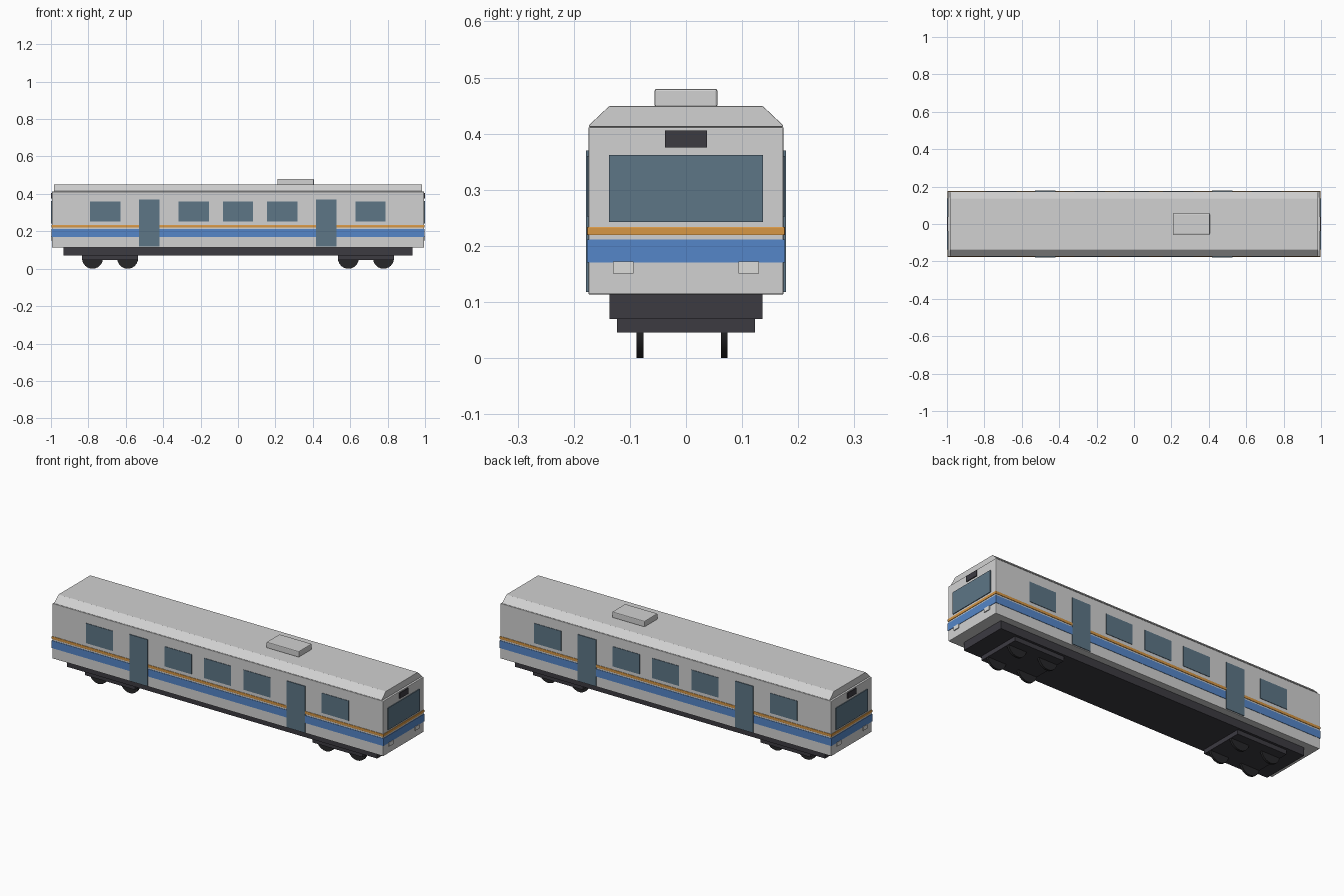
import bpy
import bmesh
from math import pi
from mathutils import Matrix

cube = bpy.data.objects.get("Cube")
if cube:
    bpy.data.objects.remove(cube)


def material(name, *rgb):
    mat = bpy.data.materials.new(name)
    mat.use_nodes = True
    mat.diffuse_color = (*rgb, 1)
    bsdf = mat.node_tree.nodes["Principled BSDF"]
    bsdf.inputs["Base Color"].default_value = (*rgb, 1)
    bsdf.inputs["Roughness"].default_value = 0.6
    return mat


GREY = material("light grey paint", 0.64, 0.64, 0.64)
GLASS = material("blue grey glass", 0.11, 0.18, 0.24)
BLUE = material("blue stripe", 0.09, 0.24, 0.58)
ORANGE = material("orange stripe", 0.68, 0.31, 0.06)
DARK = material("dark grey metal", 0.045, 0.043, 0.053)
BLACK = material("wheel black", 0.02, 0.02, 0.022)
LAMP = material("lamp white", 0.72, 0.72, 0.7)


def finish(bm, name, mat, bevel=0):
    mesh = bpy.data.meshes.new(name)
    bmesh.ops.recalc_face_normals(bm, faces=bm.faces)
    bm.to_mesh(mesh)
    bm.free()
    mesh.materials.append(mat)
    obj = bpy.data.objects.new(name, mesh)
    bpy.context.collection.objects.link(obj)
    if bevel:
        mod = obj.modifiers.new("edge bevel", "BEVEL")
        mod.width = bevel
        mod.segments = 2
    return obj


def box(name, mat, x, y, z, bevel=0):
    """Box from (low, high) ranges along each axis."""
    bm = bmesh.new()
    bmesh.ops.create_cube(bm, size=1)
    for v in bm.verts:
        v.co = [r[0] if c < 0 else r[1] for c, r in zip(v.co, (x, y, z))]
    return finish(bm, name, mat, bevel)


def both(half):
    return (-half, half)


def outward(side, inner, outer):
    return tuple(sorted((side * inner, side * outer)))


# Body shell and wrapping stripes
box("body", GREY, both(0.995), both(0.174), (0.113, 0.412), 0.003)
box("blue_stripe", BLUE, both(0.997), both(0.176), (0.17, 0.211))
box("orange_stripe", ORANGE, both(0.9975), both(0.1765), (0.219, 0.234), 0.002)

# Roof with sloping sides, extruded along the car
bm = bmesh.new()
profile = [(-0.173, 0.412), (0.173, 0.412), (0.173, 0.415),
           (0.137, 0.449), (-0.137, 0.449), (-0.173, 0.415)]
end = bm.faces.new([bm.verts.new((-0.985, y, z)) for y, z in profile])
grown = bmesh.ops.extrude_face_region(bm, geom=[end], use_keep_orig=True)
for v in grown["geom"]:
    if isinstance(v, bmesh.types.BMVert):
        v.co.x = 0.985
finish(bm, "roof", GREY, 0.002)
box("roof_unit", GREY, (0.21, 0.405), both(0.056), (0.447, 0.48), 0.004)

# Side windows and doors
for side, word in ((-1, "right"), (1, "left")):
    for i, x in enumerate((-0.71, -0.237, 0, 0.237, 0.708)):
        box(f"{word}_window_{i + 1}", GLASS, (x - 0.081, x + 0.081),
            outward(side, 0.17, 0.1765), (0.252, 0.36))
    for i, x in enumerate((-0.474, 0.472)):
        box(f"{word}_door_{i + 1}", GLASS, (x - 0.055, x + 0.055),
            outward(side, 0.17, 0.178), (0.118, 0.37))

# Cab ends
for side, word in ((-1, "rear"), (1, "lead")):
    box(f"{word}_windscreen", GLASS, outward(side, 0.991, 0.999),
        both(0.137), (0.243, 0.362))
    box(f"{word}_sign", DARK, outward(side, 0.992, 1),
        both(0.037), (0.375, 0.406))
    for flank in (-1, 1):
        box(f"{word}_lamp", LAMP, outward(side, 0.992, 1),
            outward(flank, 0.094, 0.13), (0.151, 0.172))

# Underframe, bogies and wheels
box("underframe", DARK, both(0.932), both(0.136), (0.07, 0.114))
for side, word in ((-1, "rear"), (1, "lead")):
    centre = side * 0.684
    box(f"{word}_bogie", DARK, (centre - 0.15, centre + 0.15),
        both(0.123), (0.046, 0.071))
    for dx in (-0.094, 0.094):
        for y in (-0.082, 0.068):
            bm = bmesh.new()
            bmesh.ops.create_cone(
                bm, cap_ends=True, segments=24, radius1=0.056, radius2=0.056,
                depth=0.012, matrix=Matrix.Translation((centre + dx, y, 0.056))
                @ Matrix.Rotation(pi / 2, 4, "X"))
            for face in bm.faces:
                face.smooth = len(face.verts) == 4
            for edge in bm.edges:
                edge.smooth = all(f.smooth for f in edge.link_faces)
            finish(bm, f"{word}_wheel", BLACK)
